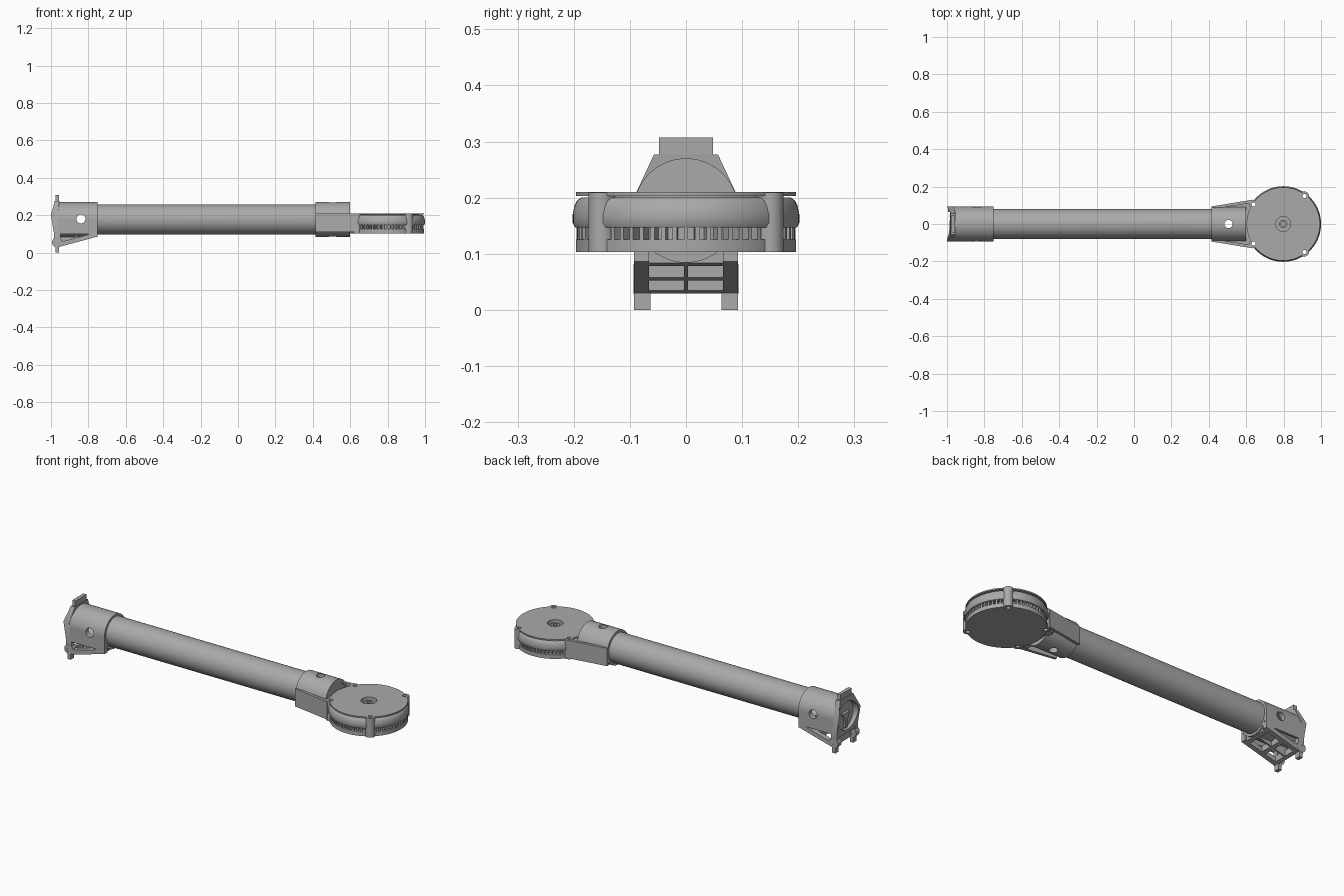
import bpy, bmesh, math
from mathutils import Vector, Matrix

if "Cube" in bpy.data.objects:
    bpy.data.objects.remove(bpy.data.objects["Cube"])

GREY = bpy.data.materials.new("plain grey")
GREY.use_nodes = True
GREY.diffuse_color = (0.4, 0.4, 0.4, 1)
GREY.node_tree.nodes["Principled BSDF"].inputs["Base Color"].default_value = (0.4, 0.4, 0.4, 1)

AXIS_Z = 0.177            # height of the tube axis
HUB = Vector((0.798, 0, 0))  # centre of the round housing


def finish(name, bm):
    bmesh.ops.recalc_face_normals(bm, faces=bm.faces)
    mesh = bpy.data.meshes.new(name)
    bm.to_mesh(mesh)
    bm.free()
    mesh.materials.append(GREY)
    ob = bpy.data.objects.new(name, mesh)
    bpy.context.collection.objects.link(ob)
    shade(ob)
    return ob


def shade(ob):
    for p in ob.data.polygons:
        p.use_smooth = True
    ob.data.set_sharp_from_angle(angle=math.radians(30))


def place(axis, u, v, w):
    """Profile coordinates u, v with w along the extrusion axis."""
    return {"x": (w, u, v), "y": (u, w, v), "z": (u, v, w)}[axis]


def prism(name, axis, points, lo, hi):
    bm = bmesh.new()
    face = bm.faces.new([bm.verts.new(place(axis, u, v, lo)) for u, v in points])
    ext = bmesh.ops.extrude_face_region(bm, geom=[face])["geom"]
    move = Vector(place(axis, 0, 0, hi - lo))
    bmesh.ops.translate(bm, vec=move, verts=[e for e in ext if isinstance(e, bmesh.types.BMVert)])
    return finish(name, bm)


def box(name, x, y, z):
    return prism(name, "z", [(x[0], y[0]), (x[1], y[0]), (x[1], y[1]), (x[0], y[1])], *z)


def lathe(name, profile, centre, axis="z", steps=64):
    """Closed (radius, offset) profile turned round the given axis."""
    bm = bmesh.new()
    vs = [bm.verts.new((r, 0, h)) for r, h in profile]
    es = [bm.edges.new((vs[i - 1], vs[i])) for i in range(len(vs))]
    bmesh.ops.spin(bm, geom=vs + es, cent=(0, 0, 0), axis=(0, 0, 1),
                   angle=math.tau, steps=steps, use_merge=True)
    bmesh.ops.remove_doubles(bm, verts=bm.verts, dist=1e-5)
    bmesh.ops.delete(bm, geom=[e for e in bm.edges if not e.link_faces], context="EDGES")
    turn = {"x": Matrix.Rotation(math.pi / 2, 4, "Y"),
            "y": Matrix.Rotation(-math.pi / 2, 4, "X"), "z": Matrix()}[axis]
    bmesh.ops.transform(bm, matrix=Matrix.Translation(centre) @ turn, verts=bm.verts)
    return finish(name, bm)


def disc(name, r, lo, hi, centre, axis="z", steps=64):
    return lathe(name, [(0, lo), (r, lo), (r, hi), (0, hi)], centre, axis, steps)


def ring(name, inner, outer, lo, hi, centre, axis="z"):
    return lathe(name, [(inner, lo), (outer, lo), (outer, hi), (inner, hi)], centre, axis)


def cut(parts, cutters):
    for ob in parts:
        for c in cutters:
            m = ob.modifiers.new("hole", "BOOLEAN")
            m.operation, m.solver, m.object = "DIFFERENCE", "EXACT", c
        bpy.context.view_layer.update()
        mesh = bpy.data.meshes.new_from_object(ob.evaluated_get(bpy.context.evaluated_depsgraph_get()))
        ob.modifiers.clear()
        ob.data = mesh
        shade(ob)
    for c in cutters:
        bpy.data.objects.remove(c)


# Tube and its two sleeves
AXIS = (0, 0, AXIS_Z)
tube = ring("tube", 0.068, 0.08, -0.955, 0.57, AXIS, "x")
root_sleeve = ring("root_sleeve", 0.078, 0.093, -0.98, -0.75, AXIS, "x")
tip_sleeve = ring("tip_sleeve", 0.078, 0.093, 0.415, 0.6, AXIS, "x")
disc("root_cap", 0.079, -0.965, -0.95, AXIS, "x")
disc("tip_cap", 0.079, 0.575, 0.598, AXIS, "x")
prism("root_latch", "x", [(-0.008, 0.11), (0.008, 0.11), (0.008, 0.15),
                          (0.03, 0.19), (-0.03, 0.19), (-0.008, 0.15)], -0.98, -0.96)

# Root end plate with its sloped shoulders and top tab
end_plate = prism("root_end_plate", "x", [(-0.093, 0.08), (0.093, 0.08), (0.093, 0.2),
                                          (0.057, 0.277), (-0.057, 0.277), (-0.093, 0.2)], -1.0, -0.965)
for v in end_plate.data.vertices:
    if v.co.z > 0.25 or v.co.z < 0.1:
        v.co.x += 0.02 if v.co.x < -0.98 else 0.01
cut([end_plate], [disc("bore", 0.078, -1.1, -0.9, AXIS, "x")])
box("root_tab", (-0.977, -0.957), (-0.048, 0.048), (0.26, 0.307))

# Root bracket: side blocks, sloping rails and hinge ears on both sides
blocks = []
for side, s in (("left", 1), ("right", -1)):
    def span(a, b):
        return sorted((s * a, s * b))
    blocks.append(box(side + "_side_block", (-0.98, -0.75), span(0.081, 0.093), (0.1, AXIS_Z)))
    prism(side + "_bottom_rail", "y", [(-0.75, 0.12), (-0.75, 0.086), (-0.95, 0.032),
                                       (-0.975, 0.04), (-0.975, 0.06), (-0.93, 0.062), (-0.8, 0.097),
                                       (-0.8, 0.12)], *span(0.066, 0.093))
    box(side + "_rear_post", (-0.985, -0.95), span(0.066, 0.093), (0.04, 0.12))
    ring(side + "_hinge_knuckle", 0.012, 0.027, *span(0.063, 0.094), (-0.967, 0, 0.055), "y")
    box(side + "_hinge_tip", (-0.976, -0.956), span(0.063, 0.093), (0, 0.036))
cut(blocks, [disc("side_pin", 0.024, -0.3, 0.3, (-0.84, 0, 0.18), "y", 32)])
cut([root_sleeve, tube], [disc("side_pin", 0.024, -0.3, 0.3, (-0.84, 0, 0.18), "y", 32)])

# Frame bars underneath, following the slope of the rails
def slope(x):
    return 0.086 + (x + 0.75) * 0.27

for i, x in enumerate((-0.95, -0.865, -0.77)):
    prism("frame_cross_bar_%d" % (i + 1), "y",
          [(x - 0.01, slope(x - 0.01)), (x + 0.01, slope(x + 0.01)),
           (x + 0.01, slope(x) + 0.035), (x - 0.01, slope(x) + 0.035)], -0.07, 0.07)
prism("frame_centre_rib", "y", [(-0.95, slope(-0.95)), (-0.75, slope(-0.75)),
                                (-0.75, 0.1), (-0.95, 0.1)], -0.004, 0.004)

# Vertical pin hole through the tip sleeve
cut([tip_sleeve, tube], [disc("top_pin", 0.022, -0.1, 0.5, (0.505, 0, 0), "z", 32)])

# Tapered wings joining the tip sleeve to the housing
for side, s in (("left", 1), ("right", -1)):
    prism(side + "_wing_rail", "z", [(0.415, s * 0.08), (0.415, s * 0.094), (0.635, s * 0.13),
                                     (0.66, s * 0.105), (0.6, s * 0.108)], 0.11, 0.208)
    prism(side + "_wing_web", "z", [(0.42, s * 0.07), (0.42, s * 0.088), (0.62, s * 0.115),
                                    (0.64, s * 0.07)], 0.135, 0.195)
box("housing_bridge", (0.585, 0.65), (-0.1, 0.1), (0.108, 0.2))

# Round housing: plates, shell, core and bolt posts
top_plate = disc("housing_top_plate", 0.196, 0.203, 0.21, HUB, steps=96)
base_plate = disc("housing_base_plate", 0.196, 0.103, 0.125, HUB, steps=96)
core = disc("housing_core", 0.172, 0.12, 0.204, HUB)
shell = lathe("housing_shell", [(0.165, 0.147), (0.198, 0.147), (0.202, 0.155), (0.202, 0.17),
                                (0.199, 0.185), (0.194, 0.195), (0.187, 0.2), (0.165, 0.2)], HUB, steps=96)
spots = [Vector((x, s * y, 0)) for x, y in ((0.912, 0.15), (0.64, 0.105)) for s in (1, -1)]
posts = [disc("bolt_post_%d" % (i + 1), 0.024, 0.103, 0.2095, p, steps=32) for i, p in enumerate(spots)]

def bolt_holes():
    return [disc("bolt_hole", 0.011, 0, 0.4, p, steps=24) for p in spots]

cut([top_plate, core], bolt_holes() + [disc("recess", 0.04, 0.18, 0.3, HUB, steps=32)])
cut([base_plate, shell] + posts + [o for o in bpy.data.objects if "_wing_" in o.name
                                   or o.name == "housing_bridge"], bolt_holes())
ring("shaft_collar", 0.012, 0.022, 0.175, 0.2, HUB)

# Vent teeth between the base plate and the shell
bm = bmesh.new()
COUNT = 60
for i in range(COUNT):
    turn = Matrix.Rotation(math.tau * i / COUNT, 4, "Z")
    where = Matrix.Translation(HUB) @ turn @ Matrix.Translation((0.182, 0, 0.136))
    if min((where.translation.xy - p.xy).length for p in spots) > 0.025:
        bmesh.ops.create_cube(bm, size=1, matrix=where @ Matrix.Diagonal((0.026, 0.008, 0.026, 1)))
finish("vent_teeth", bm)
